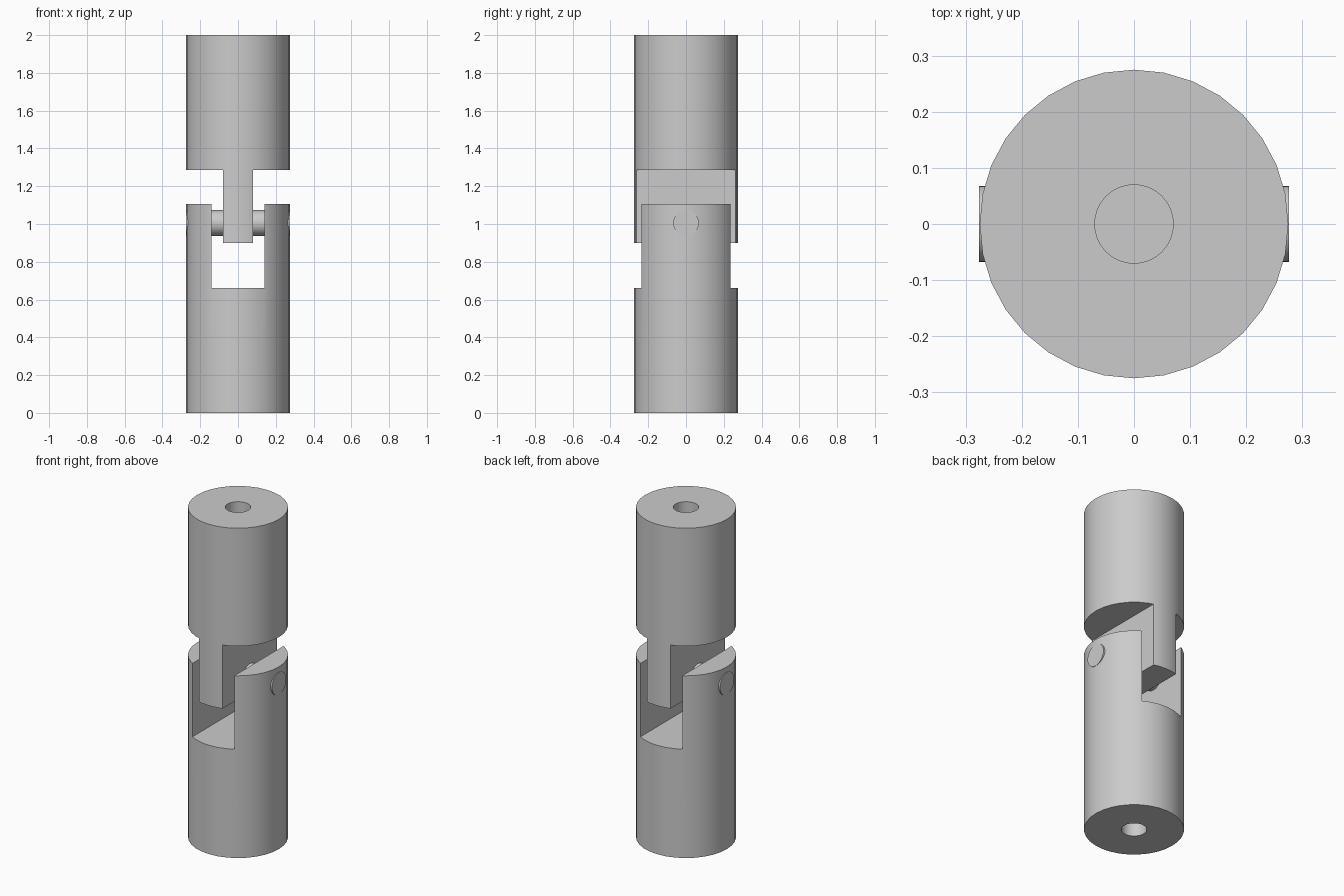
import bpy
from math import pi, radians

cube = bpy.data.objects.get("Cube")
if cube:
    bpy.data.objects.remove(cube, do_unlink=True)

RADIUS = 0.275
BORE = 0.07
BORE_DEPTH = 0.4

steel = bpy.data.materials.new("grey_steel")
steel.use_nodes = True
GREY = (0.6, 0.6, 0.6, 1)
steel.diffuse_color = GREY
steel.node_tree.nodes["Principled BSDF"].inputs["Base Color"].default_value = GREY


def cylinder(name, radius, depth, location, rotation=(0, 0, 0)):
    bpy.ops.mesh.primitive_cylinder_add(vertices=32, radius=radius, depth=depth,
                                        location=location, rotation=rotation)
    obj = bpy.context.object
    obj.name = name
    obj.data.materials.append(steel)
    return obj


def box(name, x0, x1, z0, z1):
    bpy.ops.mesh.primitive_cube_add(size=1, location=((x0 + x1) / 2, 0, (z0 + z1) / 2))
    obj = bpy.context.object
    obj.name = name
    obj.scale = (x1 - x0, 1, z1 - z0)
    obj.data.materials.append(steel)
    return obj


def cut(target, cutters):
    for cutter in cutters:
        cutter.hide_render = True
        bpy.context.view_layer.objects.active = target
        mod = target.modifiers.new("cut", "BOOLEAN")
        mod.operation = "DIFFERENCE"
        mod.solver = "EXACT"
        mod.object = cutter
        bpy.ops.object.modifier_apply(modifier=mod.name)
        bpy.data.objects.remove(cutter, do_unlink=True)


def smooth(obj):
    bpy.ops.object.select_all(action="DESELECT")
    obj.select_set(True)
    bpy.context.view_layer.objects.active = obj
    bpy.ops.object.shade_smooth_by_angle(angle=radians(30))


# Lower shaft: slotted into a two-armed fork, with a blind bore underneath
fork = cylinder("lower_fork_shaft", RADIUS, 1.105, (0, 0, 1.105 / 2))
cut(fork, [box("slot_cutter", -0.14, 0.14, 0.66, 1.3),
           cylinder("lower_bore_cutter", BORE, 2 * BORE_DEPTH, (0, 0, 0))])

# Upper shaft: sides cut away to leave a flat tongue, with a blind bore on top
tongue = cylinder("upper_tongue_shaft", RADIUS, 1.1, (0, 0, 1.45))
cut(tongue, [box("left_cutter", 0.08, 0.5, 0.7, 1.285),
             box("right_cutter", -0.5, -0.08, 0.7, 1.285),
             cylinder("upper_bore_cutter", BORE, 2 * BORE_DEPTH, (0, 0, 2))])

# Hinge pin through both arms and the tongue
pin = cylinder("hinge_pin", 0.068, 0.552, (0, 0, 1.005), (0, pi / 2, 0))

for part in (fork, tongue, pin):
    smooth(part)
